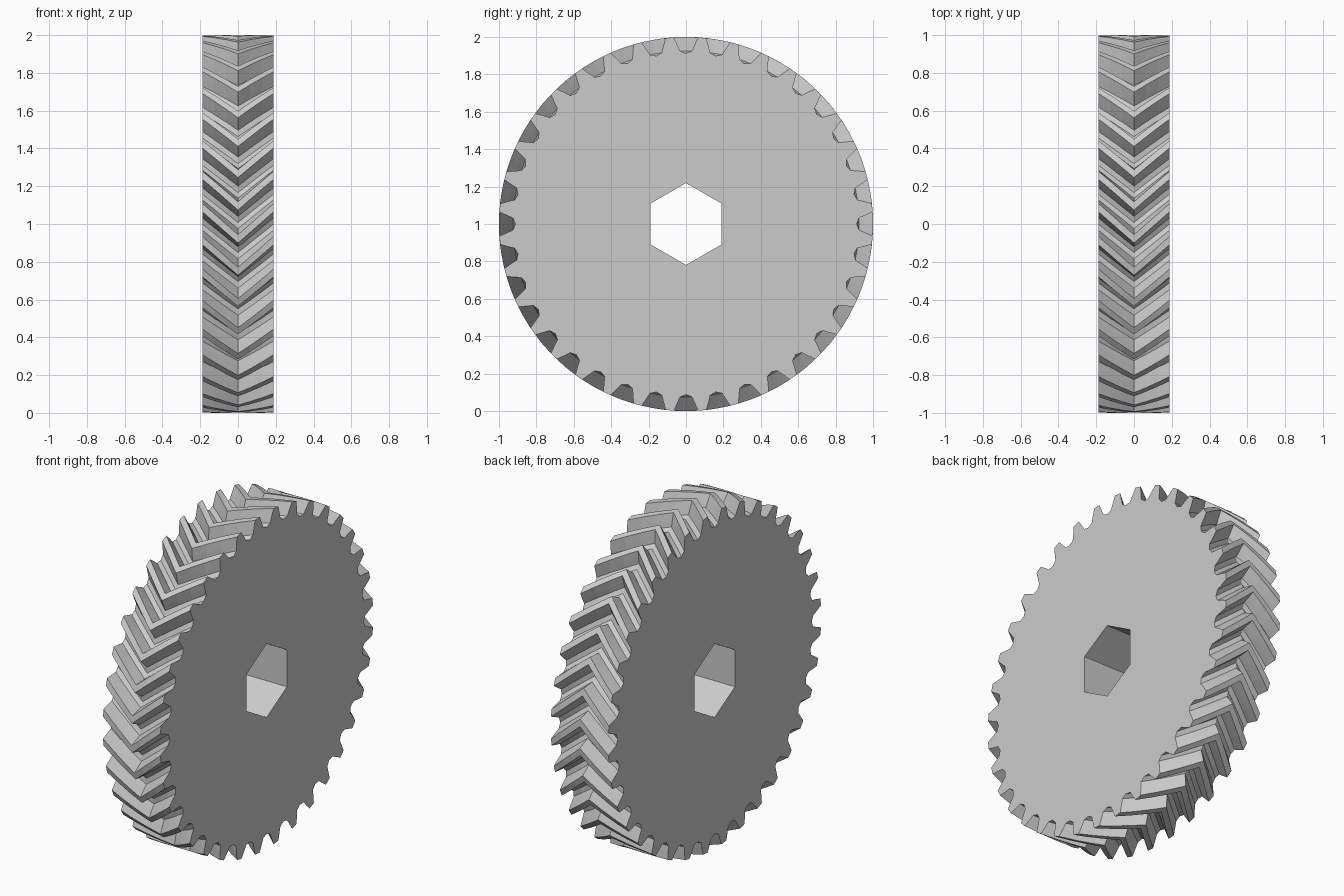
import bpy
import bmesh
from math import sin, cos, radians

cube = bpy.data.objects.get("Cube")
if cube:
    bpy.data.objects.remove(cube, do_unlink=True)

TEETH = 36
HALF_WIDTH = 0.189
TWIST = radians(9.5)      # turn of the teeth from each face to the middle
STEPS = 3                 # sections per half
BORE = 0.219              # corner radius of the hex bore
CENTRE_Z = 1.0

# One tooth: angle from the tooth centre in degrees, radius
TOOTH = [(-3.0, 0.925), (-2.3, 0.955), (-1.25, 1.0),
         (1.25, 1.0), (2.3, 0.955), (3.0, 0.925), (5.0, 0.912)]

grey = bpy.data.materials.new("grey plastic")
grey.use_nodes = True
grey.diffuse_color = (0.6, 0.6, 0.6, 1)
grey.node_tree.nodes["Principled BSDF"].inputs["Base Color"].default_value = (0.6, 0.6, 0.6, 1)

pitch = 360 / TEETH
outline = [(radians((k + 0.5) * pitch + a), r) for k in range(TEETH) for a, r in TOOTH]
hexagon = [(radians(30 + 60 * k), BORE) for k in range(6)]

bm = bmesh.new()


def ring(points, x, turn=0.0):
    """Closed ring of vertices around the x axis."""
    return [bm.verts.new((x, r * cos(a + turn), CENTRE_Z + r * sin(a + turn)))
            for a, r in points]


def bridge(a, b):
    """Wall of quads between two rings."""
    n = len(a)
    for i in range(n):
        j = (i + 1) % n
        bm.faces.new((a[i], a[j], b[j], b[i]))


def loop_edges(verts):
    return [bm.edges.get((v, verts[i - 1])) for i, v in enumerate(verts)]


# Chevron teeth: the twist grows to the middle and falls back again
sections = []
for s in range(-STEPS, STEPS + 1):
    t = s / STEPS
    sections.append(ring(outline, t * HALF_WIDTH, TWIST * (1 - abs(t))))
for a, b in zip(sections, sections[1:]):
    bridge(a, b)

# Hex bore
bore = [ring(hexagon, x) for x in (-HALF_WIDTH, HALF_WIDTH)]
bridge(*bore)

# Flat side faces around the bore
for rim, hole, side in ((sections[0], bore[0], -1), (sections[-1], bore[1], 1)):
    bmesh.ops.triangle_fill(bm, edges=loop_edges(rim) + loop_edges(hole),
                            use_beauty=True, normal=(side, 0, 0))

bmesh.ops.recalc_face_normals(bm, faces=bm.faces)
mesh = bpy.data.meshes.new("herringbone_gear")
bm.to_mesh(mesh)
bm.free()
mesh.materials.append(grey)
gear = bpy.data.objects.new("herringbone_gear", mesh)
bpy.context.collection.objects.link(gear)
